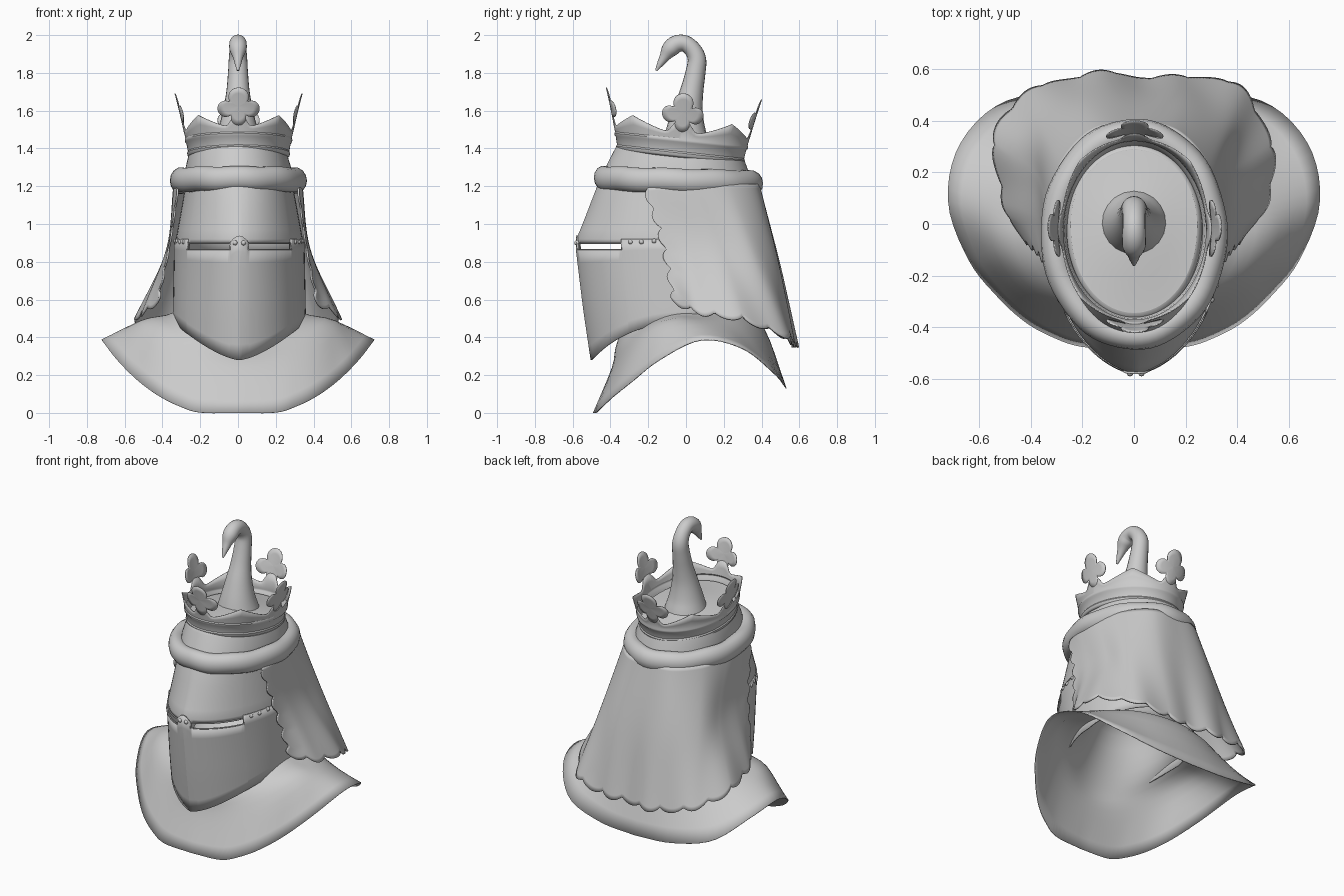
import bpy, bmesh, math
from mathutils import Vector
from math import sin, cos, pi

if "Cube" in bpy.data.objects:
    bpy.data.objects.remove(bpy.data.objects["Cube"])

grey = bpy.data.materials.new("light grey")
grey.diffuse_color = (0.6, 0.6, 0.6, 1)
grey.use_nodes = True
grey.node_tree.nodes["Principled BSDF"].inputs["Base Color"].default_value = grey.diffuse_color


def finish(name, bm, thick=0.0, angle=35):
    bmesh.ops.remove_doubles(bm, verts=bm.verts, dist=1e-5)
    bmesh.ops.recalc_face_normals(bm, faces=bm.faces)
    me = bpy.data.meshes.new(name)
    bm.to_mesh(me)
    bm.free()
    ob = bpy.data.objects.new(name, me)
    bpy.context.collection.objects.link(ob)
    me.materials.append(grey)
    if thick:
        m = ob.modifiers.new("thickness", "SOLIDIFY")
        m.thickness, m.offset = thick, 0
    bpy.context.view_layer.objects.active = ob
    ob.select_set(True)
    bpy.ops.object.shade_smooth_by_angle(angle=math.radians(angle))
    ob.select_set(False)
    return ob


def loft(name, rows, loop=True, caps=(0, 0), thick=0.0, angle=35):
    """Skin a list of equally long rows of points."""
    bm = bmesh.new()
    vs = [[bm.verts.new(p) for p in r] for r in rows]
    n = len(rows[0])
    for a, b in zip(vs, vs[1:]):
        for i in range(n if loop else n - 1):
            j = (i + 1) % n
            bm.faces.new((a[i], a[j], b[j], b[i]))
    for use, r in zip(caps, (vs[0], vs[-1])):
        if use:
            bm.faces.new(r)
    return finish(name, bm, thick, angle)


def spline(pts, u):
    """Catmull-Rom point on a list, u from 0 to 1."""
    P = [Vector(p) for p in pts]
    f = min(max(u, 0), 1) * (len(P) - 1)
    i = min(int(f), len(P) - 2)
    t = f - i
    b, c = P[i], P[i + 1]
    a = P[i - 1] if i else 2 * b - c
    d = P[i + 2] if i + 2 < len(P) else 2 * c - b
    return 0.5 * (2 * b + (c - a) * t + (2 * a - 5 * b + 4 * c - d) * t * t
                  + (3 * b - a - 3 * c + d) * t ** 3)


def mirrored(half):
    return [(-x, y, z) for x, y, z in reversed(half[1:])] + half


# helm profile: height, half width, front, back, sharpness of the front ridge
PROFILE = [(0.28, .34, .495, .36, .07), (0.55, .342, .535, .37, .07), (0.92, .335, .58, .38, .06),
           (1.19, .286, .465, .36, .0), (1.30, .278, .41, .33, 0), (1.42, .245, .345, .29, 0)]


def helm(t, z, off=0.0):
    z0 = min(max(z, .28), 1.42)
    for a, b in zip(PROFILE, PROFILE[1:]):
        if z0 <= b[0]:
            break
    k = (z0 - a[0]) / (b[0] - a[0])
    _, rx, f, bk, p = [q + (r - q) * k for q, r in zip(a, b)]
    s, c = sin(t), cos(t)
    if c > 0:
        y = -(f - p + off) * c ** .92 - p * (1 - abs(s))
    else:
        y = -(bk + off) * c
    tilt = max(0, z - 1.0) / 0.42 * 0.1
    return Vector(((rx + off) * s + .007 * min(1, max(0, (1.35 - z) / .2)), y, z - tilt * y))


S0, S1 = 0.14, 0.92      # angles where each eye slit starts and ends
half = sorted([i * pi / 36 for i in range(37)] + [.045, S0 - .03, S0 - .002, S0 + .002, S1 - .002, S1 + .002])
ANG = [-t for t in reversed(half[1:-1])] + half


def in_slit(t):
    return S0 < abs(t) < S1


def lower_edge(t):
    return .28 + .2 * abs(sin(t)) ** 1.5 if cos(t) > 0 else .48 - .08 * cos(t)


def visor_top(t):
    return .865 if in_slit(t) else (.938 - .035 * (t / S0) ** 2 if abs(t) < S0 else .92)


# lower face plate, notched for the slits, and the upper skull plate
loft("visor_plate", [[helm(t, lower_edge(t) + (visor_top(t) - lower_edge(t)) * k / 8, .006)
                      for t in ANG] for k in range(9)], thick=.008, angle=22)
loft("skull_plate", [[helm(t, .896 if in_slit(t) else .84, -.002) for t in ANG]]
     + [[helm(t, z, -.002) for t in ANG] for z in (.92, .97, 1.03, 1.1, 1.19, 1.25, 1.3, 1.36, 1.42)],
     thick=.006, angle=30)
# domed top of the helm
loft("helm_top", [[Vector((0, -.02, 1.46 - .04 * r * r)) * (1 - r)
                   + Vector((helm(t, 1.42).x * r, helm(t, 1.42).y * r - .02 * r * (1 - r),
                             helm(t, 1.42).z * r + .03 * r * (1 - r)))
                   for t in ANG] for r in (1, .85, .6, .3, .02)], caps=(0, 1))

# raised lips around the eye slits
for side, name in ((1, "right_slit_lip"), (-1, "left_slit_lip")):
    ts = [S0 + (S1 - S0) * i / 10 for i in range(11)]
    path = [helm(side * t, .865, .01) for t in ts] + [helm(side * t, .898, .004) for t in reversed(ts)]
    cu = bpy.data.curves.new(name, "CURVE")
    cu.dimensions, cu.bevel_depth, cu.bevel_resolution = "3D", .004, 1
    sp = cu.splines.new("POLY")
    sp.points.add(len(path) - 1)
    for q, p in zip(sp.points, path):
        q.co = (*p, 1)
    sp.use_cyclic_u = True
    cu.materials.append(grey)
    bpy.context.collection.objects.link(bpy.data.objects.new(name, cu))

# rivets on the nose and temples
bm = bmesh.new()
for side in (-1, 1):
    for t, z in ((.065, .9), (1.03, .905), (1.15, .905), (1.28, .91), (1.42, .91)):
        r = bmesh.ops.create_uvsphere(bm, u_segments=10, v_segments=6, radius=.013)
        bmesh.ops.translate(bm, verts=r["verts"], vec=helm(side * t, z, .006))
finish("rivets", bm)

# padded wreath around the brow
rows = []
for i in range(72):
    t = 2 * pi * i / 72
    row = []
    for j in range(14):
        a = 2 * pi * j / 14
        r = 1 + .04 * sin(9 * t + a)
        d = .055 * r * cos(a)
        y = -.04 - (.393 + d) * cos(t)
        row.append(((.308 + d) * sin(t), y, 1.228 + .066 * r * sin(a) - .03 * y))
    rows.append(row)
loft("wreath", rows + rows[:1])


# crown: flaring band with four trefoils and four small points
def crown(t, h, off=0.0):
    k = (h - 1.36) / .34
    f = .8 * k + .2 * k * k
    y = -.03 + .02 * k - (.33 + .083 * f + off) * cos(t)
    return ((.262 + .076 * f + off) * sin(t) + .003, y, h - (.11 - .035 * k) * y)


def crown_top(t):
    a = abs((t + pi / 4) % (pi / 2) - pi / 4) / (pi / 4)
    return 1.485 + .065 * max(0, a * 1.5 - .5) ** 1.2 + .06 * math.exp(-(a / .2) ** 4)


C_ANG = [2 * pi * i / 128 for i in range(128)]
BAND = [(1.35, 0), (1.36, .006), (1.372, .006), (1.38, 0), (1.425, 0), (1.432, .005), (1.442, .005), (1.45, 0)]
loft("crown_band", [[crown(t, h, o) for t in C_ANG] for h, o in BAND]
     + [[crown(t, 1.45 + (crown_top(t) - 1.45) * k) for t in C_ANG] for k in (.5, 1)], thick=.005)

LOBES = [(0, -.005, .05), (0, .05, .052), (.07, -.012, .044), (-.07, -.012, .044), (0, -.06, .042)]


def trefoil_radius(a):
    best = .03
    for x, y, r in LOBES:
        b = x * cos(a) + y * sin(a)
        d = b * b - x * x - y * y + r * r
        if d > 0 and b > -1e-6:
            best = max(best, b + math.sqrt(d))
    return best


for n, name in enumerate(("front", "right", "back", "left")):
    arc = .31 if n % 2 == 0 else .39    # turns length along the band into angle
    rings = []
    for k in (.02, .35, .7, 1):
        ring = []
        for i in range(72):
            a = 2 * pi * i / 72
            r = trefoil_radius(a) * k
            ring.append(crown(n * pi / 2 + r * cos(a) / arc, 1.588 + r * sin(a), .001))
        rings.append(ring)
    loft(name + "_trefoil", rings, caps=(1, 0), thick=.005)

# swan neck and head crest: y, z, radius
NECK = [(0, 1.42, .13), (0, 1.5, .105), (.01, 1.6, .08), (.03, 1.7, .062), (.05, 1.8, .053),
        (.058, 1.87, .049), (.036, 1.922, .045), (-.005, 1.955, .044), (-.05, 1.953, .046),
        (-.085, 1.925, .045), (-.113, 1.885, .028), (-.137, 1.847, .017), (-.158, 1.812, .006)]
rows = []
for i in range(49):
    y, z, r = spline(NECK, i / 48)
    d = spline(NECK, (i + .5) / 48) - spline(NECK, (i - .5) / 48)
    d = Vector((0, d.x, d.y)).normalized()
    side = Vector((1, 0, 0))
    up = d.cross(side)
    rows.append([Vector((0, y, z)) + r * (side * cos(a) + up * sin(a))
                 for a in [2 * pi * j / 20 for j in range(20)]])
loft("swan_crest", rows, caps=(1, 1))

# hanging cloth with scalloped hem and front edges, waisted at the sides
TOP = mirrored([(0, .385, 1.21), (.16, .36, 1.21), (.28, .23, 1.21), (.33, .05, 1.21), (.335, -.1, 1.2), (.315, -.23, 1.19)])
MID = mirrored([(0, .485, .8), (.2, .475, .8), (.35, .365, .82), (.378, .2, .85), (.372, .03, .88), (.358, -.14, .9)])
HEM = mirrored([(0, .565, .38), (.21, .57, .385), (.42, .5, .43), (.53, .3, .51), (.50, .08, .545), (.41, -.08, .61)])
rows = []
N = 200
for k in range(37):
    v = k / 36
    row = []
    for i in range(N + 1):
        u = i / N
        edge = max(0, abs(2 * u - 1) - .85) / .15
        w = .5 + (u - .5) * (1 - .045 * edge * (1 - abs(sin(5.5 * pi * v)) ** .7))
        a, b, c = spline(TOP, w), spline(MID, w), spline(HEM, w)
        p = spline([a, b, c], v)
        out = Vector((p.x, p.y + .05, 0)).normalized()
        p += out * v * v * (1 - edge * .7) * (.01 * sin(u * 29 + 1) + .006 * sin(u * 53 + 1 + 2 * v))
        p += (c - b).normalized() * .035 * abs(sin(15 * pi * u)) ** .7 * max(0, v - .8) / .2
        row.append(p)
    rows.append(row)
loft("hanging_cloth", rows, loop=False, thick=.01)

# shoulder cape, closed as a dome inside the helm
RIM = [(0, -.49, 0), (.2, -.475, .002), (.31, -.44, .035), (.42, -.38, .09), (.53, -.28, .17), (.64, -.14, .28),
       (.72, .08, .385), (.68, .3, .34), (.52, .465, .21), (.26, .52, .145), (0, .53, .13)]
rows = []
for f in range(13):
    k = f / 12
    row = []
    for i in range(96):
        g = i / 48
        s = 1 if g <= 1 else -1
        r = spline(RIM, g if g <= 1 else 2 - g)
        t = math.atan2(r.x, -r.y)
        sd = sin(t) ** 2
        low, high = (.24, .38) if cos(t) > 0 else (.45, .565)
        m = Vector((.52 * sin(t), -(.39 if cos(t) > 0 else .41) * cos(t), .485 * sd + (1 - sd) * low))
        n = Vector((.33 * sin(t), -(.36 if cos(t) > 0 else .27) * cos(t), .535 * sd + (1 - sd) * high))
        h = Vector((.23 * sin(t), -.23 * cos(t), .68))
        p = spline([r, m, n, h], k)
        row.append((s * p.x, p.y, p.z))
    rows.append(row)
rows += [[(x * q, y * q, z + dz) for x, y, z in rows[12]] for q, dz in ((.75, .07), (.4, .11), (.02, .125))]
loft("shoulder_cape", rows, caps=(0, 1), thick=.005)
